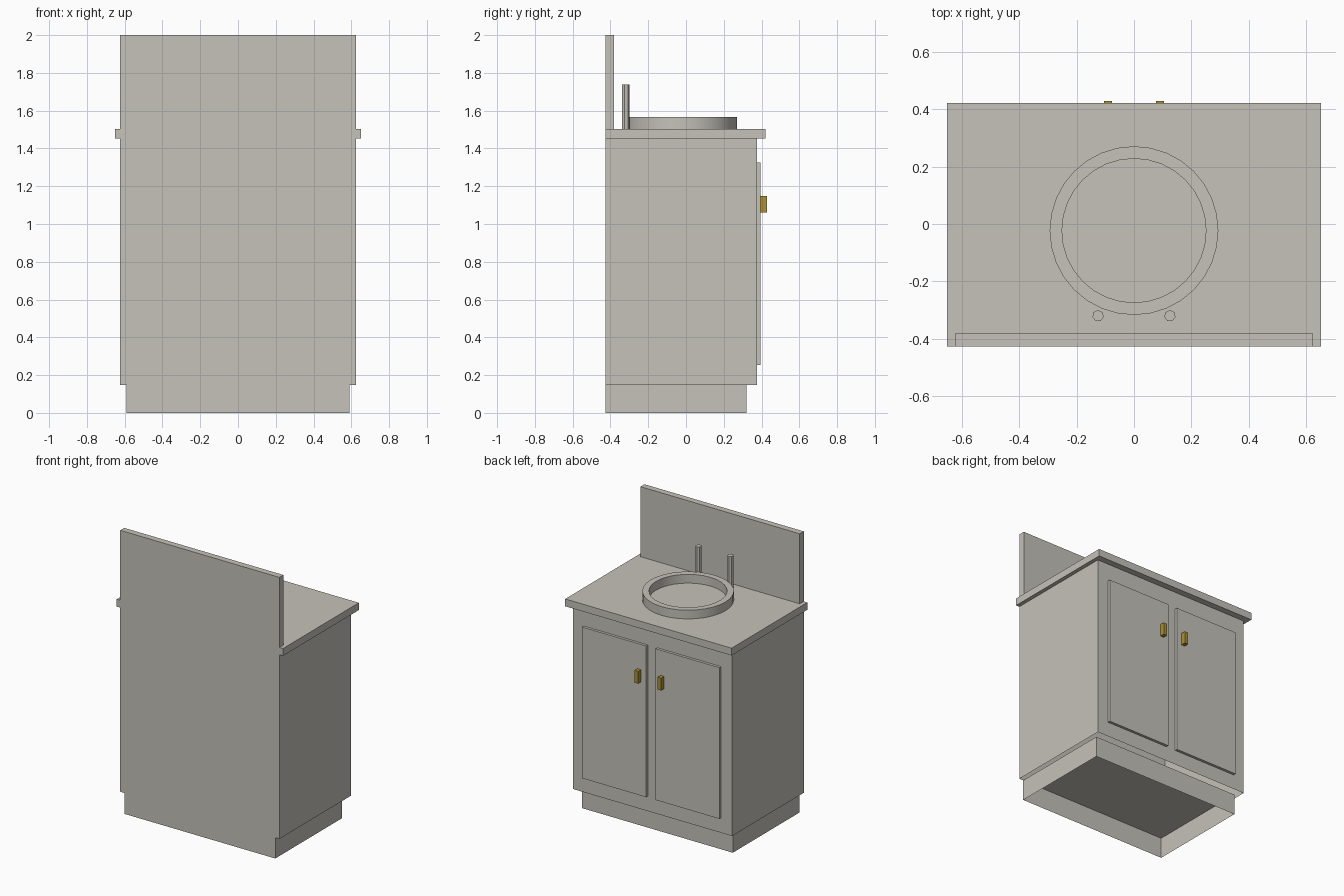
import bpy, bmesh, math

if "Cube" in bpy.data.objects:
    bpy.data.objects.remove(bpy.data.objects["Cube"])


def material(name, rgb):
    m = bpy.data.materials.new(name)
    m.diffuse_color = (*rgb, 1)
    m.use_nodes = True
    m.node_tree.nodes["Principled BSDF"].inputs["Base Color"].default_value = m.diffuse_color
    return m


stone = material("warm grey", (0.56, 0.54, 0.49))
brass = material("brass", (0.41, 0.28, 0.035))


def finish(bm, name, mat):
    bm.normal_update()
    me = bpy.data.meshes.new(name)
    bm.to_mesh(me)
    bm.free()
    me.materials.append(mat)
    ob = bpy.data.objects.new(name, me)
    bpy.context.collection.objects.link(ob)
    return ob


def box(name, x, y, z, mat=stone, open_bottom=False, open_top=False):
    bm = bmesh.new()
    bmesh.ops.create_cube(bm, size=1)
    for v in bm.verts:
        v.co = [r[0] if c < 0 else r[1] for c, r in zip(v.co, (x, y, z))]
    bm.normal_update()
    drop = [f for f in bm.faces if (open_bottom and f.normal.z < -0.5)
            or (open_top and f.normal.z > 0.5)]
    bmesh.ops.delete(bm, geom=drop, context='FACES_ONLY')
    return finish(bm, name, mat)


BACK = -0.427

# Plinth and cabinet shell, both open underneath
box("plinth", (-0.591, 0.591), (BACK, 0.32), (0, 0.148), open_bottom=True)
box("cabinet", (-0.624, 0.624), (BACK, 0.375), (0.148, 1.452),
    open_bottom=True, open_top=True)

# Countertop and splashback
box("countertop", (-0.652, 0.652), (BACK, 0.421), (1.452, 1.504))
box("splashback", (-0.624, 0.624), (BACK, -0.382), (1.504, 2.0),
    open_bottom=True)

# Two doors with brass handles
for side, s in (("left", 1), ("right", -1)):
    box(side + "_door", sorted((s * 0.037, s * 0.538)), (0.375, 0.394),
        (0.254, 1.325))
    box(side + "_handle", sorted((s * 0.076, s * 0.104)), (0.394, 0.428),
        (1.06, 1.147), brass)

# Basin rim: a rectangular profile swept round the basin centre
bm = bmesh.new()
N = 32
profile = [(0.294, 1.504), (0.294, 1.566), (0.251, 1.566), (0.251, 1.504)]
rings = []
for i in range(N):
    a = 2 * math.pi * i / N
    rings.append([bm.verts.new((r * math.cos(a), -0.023 + r * math.sin(a), z))
                  for r, z in profile])
for i in range(N):
    p, q = rings[i], rings[(i + 1) % N]
    for k in range(3):
        bm.faces.new((p[k], q[k], q[k + 1], p[k + 1]))
rim = finish(bm, "basin_rim", stone)
rim.data.shade_smooth()
rim.data.set_sharp_from_angle(angle=math.radians(30))

# Two upright tap posts behind the basin
for side, x in (("left", 0.125), ("right", -0.125)):
    bm = bmesh.new()
    bmesh.ops.create_cone(bm, cap_ends=True, segments=7, radius1=0.02,
                          radius2=0.02, depth=0.234)
    bmesh.ops.translate(bm, verts=bm.verts, vec=(x, -0.32, 1.621))
    finish(bm, side + "_tap_post", stone)
